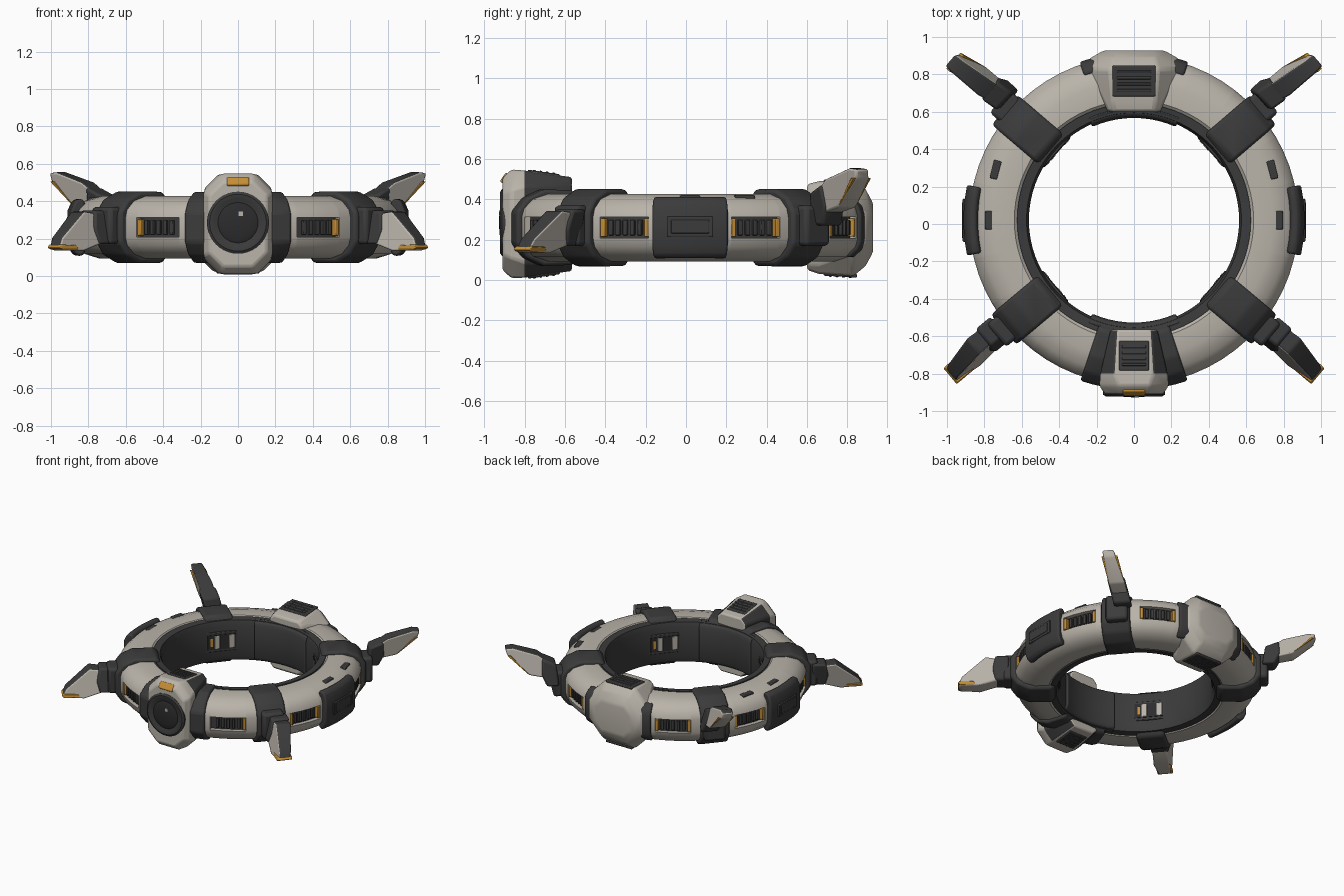
import bpy, bmesh
from math import sin, cos, radians, pi
from mathutils import Vector, Matrix

cube = bpy.data.objects.get("Cube")
if cube:
    bpy.data.objects.remove(cube, do_unlink=True)

CY = 0.02    # ring centre in y
MID = 0.26   # ring centre height


def material(name, r, g, b):
    m = bpy.data.materials.new(name)
    m.use_nodes = True
    m.diffuse_color = (r, g, b, 1)
    m.node_tree.nodes["Principled BSDF"].inputs["Base Color"].default_value = (r, g, b, 1)
    return m


LIGHT = material("warm_grey_armour", 0.49, 0.455, 0.40)
DARK = material("charcoal", 0.044, 0.044, 0.045)
ORANGE = material("orange", 0.56, 0.27, 0.035)
BLACK = material("lens_black", 0.025, 0.025, 0.027)


def finish(name, bm, mats, bevel=0.0, rule=None, angle=35):
    bmesh.ops.recalc_face_normals(bm, faces=bm.faces)
    if rule:
        for f in bm.faces:
            f.material_index = rule(f.normal, f.calc_center_median())
    me = bpy.data.meshes.new(name)
    bm.to_mesh(me)
    bm.free()
    ob = bpy.data.objects.new(name, me)
    bpy.context.collection.objects.link(ob)
    for m in mats:
        me.materials.append(m)
    bpy.ops.object.select_all(action="DESELECT")
    ob.select_set(True)
    bpy.context.view_layer.objects.active = ob
    bpy.ops.object.shade_smooth_by_angle(angle=radians(angle))
    if bevel:
        b = ob.modifiers.new("soft_edges", "BEVEL")
        b.width, b.segments, b.limit_method = bevel, 2, "ANGLE"
        b.angle_limit = radians(25)
    return ob


def skin(bm, rings):
    """Join closed rings of points into one capped solid."""
    rows = [[bm.verts.new(p) for p in ring] for ring in rings]
    n = len(rows[0])
    for a, b in zip(rows, rows[1:]):
        for i in range(n):
            bm.faces.new((a[i], a[(i + 1) % n], b[(i + 1) % n], b[i]))
    bm.faces.new(rows[0])
    bm.faces.new(rows[-1])


def sweep(name, profile, a0, a1, mat, bevel=0.0):
    """Sweep an (r, z) profile around the ring between two angles."""
    steps = max(2, round((a1 - a0) / 5))
    bm = bmesh.new()
    angles = [radians(a0 + (a1 - a0) * i / steps) for i in range(steps + 1)]
    skin(bm, [[(r * cos(a), CY + r * sin(a), z) for r, z in profile] for a in angles])
    return finish(name, bm, [mat], bevel)


def slab(name, profile, half, ang, mats, bevel=0.0, rule=None, shift=lambda z: 0.0):
    """Extrude an (r, z) profile sideways, pointing outward at ang; shift moves it sideways by height."""
    bm = bmesh.new()
    halves = half if isinstance(half, list) else [half] * len(profile)
    skin(bm, [[(r, shift(z) + s * h, z) for (r, z), h in zip(profile, halves)] for s in (-1, 1)])
    ob = finish(name, bm, mats, bevel, rule)
    ob.matrix_world = Matrix.Translation((0, CY, 0)) @ Matrix.Rotation(radians(ang), 4, "Z")
    return ob


def rect(r0, r1, z0, z1):
    return [(r0, z0), (r1, z0), (r1, z1), (r0, z1)]


def mirrored(half):
    """Complete an upper half profile below the ring's middle height."""
    return [(r, MID + z) for r, z in half] + [(r, MID - z) for r, z in reversed(half)]


def loft(name, sections, mats, bevel, rule=None):
    """Loft chamfered rectangles (y, half width, z0, z1, chamfer) along y."""
    bm = bmesh.new()
    rings = []
    for y, w, z0, z1, c in sections:
        right = [(w - c, z0), (w, z0 + c), (w, z1 - c), (w - c, z1)]
        rings.append([(x, y, z) for x, z in right] + [(-x, y, z) for x, z in reversed(right)])
    skin(bm, rings)
    return finish(name, bm, mats, bevel, rule)


def box(name, centre, size, mat, tilt=0.0, bevel=0.0, turn=0.0):
    bm = bmesh.new()
    bmesh.ops.create_cube(bm, size=1)
    bmesh.ops.scale(bm, vec=size, verts=bm.verts)
    ob = finish(name, bm, [mat], bevel)
    ob.location = centre
    ob.rotation_euler = (tilt, 0, turn)
    return ob


# Ring shell, notched along the outer band where the vents sit
shell = [(0.60, 0.13), (0.64, 0.165), (0.74, 0.167), (0.82, 0.142), (0.868, 0.095), (0.88, 0.052)]
notch = shell + [(0.84, 0.052)]
vents = sorted(s * a for s in (-1, 1) for a in (22, 60.5, 119.5, 158))
VW = 8.5
start = -180
for v in vents:
    sweep("ring_shell", mirrored(shell), start, v - VW, LIGHT)
    sweep("ring_shell_notched", mirrored(notch), v - VW, v + VW, LIGHT)
    start = v + VW
sweep("ring_shell", mirrored(shell), start, 180, LIGHT)
sweep("inner_lining", mirrored([(0.562, 0.12), (0.575, 0.158), (0.625, 0.163)]), -180, 180, DARK)
for a in (-90, 90):
    sweep("pod_lining", mirrored([(0.547, 0.12), (0.56, 0.15), (0.60, 0.165)]), a - 24, a + 24, DARK, 0.008)

# Side vents with ribs and orange end caps; the front collars hide one cap each
for v in vents:
    sweep("vent_floor", rect(0.83, 0.848, 0.208, 0.312), v - VW, v + VW, DARK)
    for k in range(5):
        slab("vent_rib", rect(0.84, 0.868, 0.222, 0.298), 0.011, v + (k - 2) * 2.6, [DARK], 0.004)
    for s in (-1, 1):
        if abs(v + s * VW + 90) > 24:
            slab("vent_end", rect(0.84, 0.878, 0.215, 0.305), 0.012, v + s * 7.7, [ORANGE], 0.004)

# Side panels
for a in (0, 180):
    sweep("side_panel", mirrored([(0.835, 0.14), (0.862, 0.155), (0.89, 0.14), (0.912, 0.09)]),
          a - 12, a + 12, DARK, 0.012)
    slab("side_panel_frame", rect(0.90, 0.916, 0.215, 0.315), 0.115, a, [DARK], 0.005)
    slab("side_panel_plate", rect(0.90, 0.92, 0.232, 0.298), 0.095, a, [DARK], 0.004)

# Small marks on the ring top
for s in (-1, 1):
    for x, y, turn in ((0.775, 0.02, 0.0), (0.74, 0.29, 0.25)):
        box("ring_mark", (s * x, y, 0.411), (0.042, 0.1, 0.02), DARK, 0, 0.006, s * turn)

# Fin mounts, arms and leaning fins
block = mirrored([(0.57, 0.14), (0.61, 0.19), (0.77, 0.192), (0.86, 0.15), (0.91, 0.08)])
rear_fin = [(0.97, 0.32), (0.96, 0.42), (1.07, 0.50), (1.25, 0.555), (1.305, 0.55), (1.29, 0.50), (1.14, 0.36)]
rear_edge = [(1.14, 0.367), (1.155, 0.377), (1.29, 0.505), (1.268, 0.505)]
rear_knuckle = [(0.92, 0.27), (1.01, 0.27), (1.05, 0.36), (1.04, 0.475), (0.94, 0.43)]
front_fin = [(0.97, 0.18), (0.97, 0.33), (1.09, 0.345), (1.26, 0.205), (1.288, 0.15), (1.27, 0.137), (1.13, 0.135)]
front_edge = [(1.16, 0.141), (1.27, 0.141), (1.291, 0.15), (1.278, 0.168), (1.175, 0.165)]
front_knuckle = [(0.92, 0.17), (1.02, 0.17), (1.04, 0.25), (1.02, 0.35), (0.92, 0.35)]


def fin_colour(n, c):
    return 1 if abs(n.y) < 0.6 and (n.z > 0.1 or n.x < -0.5) else 0


for a, side in ((41.5, -1), (138.5, 1), (-40, 1), (-140, -1)):
    rear = a > 0
    tip = 0.5 if rear else 0.18

    def lean(z):
        return side * 0.22 * (z - tip)

    mount = 40.5 if rear else 40
    slab("fin_mount", block, 0.105, a if abs(a) == mount else (mount if a < 90 else 180 - mount) if rear else a,
         [DARK], 0.018)
    slab("fin_arm", rect(0.86, 0.96, 0.17, 0.37), 0.08, a, [DARK], 0.02)
    slab("fin_knuckle", rear_knuckle if rear else front_knuckle, 0.064, a, [DARK], 0.015, None, lean)
    slab("fin", rear_fin if rear else front_fin, [0.055, 0.05, 0.056, 0.045, 0.04, 0.046, 0.062],
         a, [LIGHT, DARK], 0.012, fin_colour, lean)
    slab("fin_edge", rear_edge if rear else front_edge, 0.058 if rear else 0.054, a, [ORANGE],
         0.004, None, lean)
    # Recessed fitting on the inside of the mount
    slab("inner_frame", rect(0.55, 0.58, 0.185, 0.34), 0.13, a, [DARK], 0.005)
    slab("inner_socket", rect(0.546, 0.57, 0.205, 0.32), 0.105, a, [BLACK])
    for o in (-0.075, 0.035):
        slab("inner_post", rect(0.543, 0.57, 0.21, 0.315), 0.02, a, [LIGHT], 0.004, None, lambda z: o)
    slab("inner_tab", rect(0.543, 0.57, 0.23, 0.295), 0.01, a, [ORANGE], 0.002, None, lambda z: 0.075)

# Dark collars beside the front and rear pods
collar = mirrored([(0.57, 0.14), (0.61, 0.185), (0.76, 0.19), (0.85, 0.15), (0.905, 0.08)])
rear_collar = mirrored([(0.81, 0.14), (0.835, 0.15), (0.88, 0.11), (0.895, 0.07)])
for s in (-1, 1):
    f, r = -90 + s * 14, 90 + s * 15.5
    sweep("front_collar", collar, f - 4.5, f + 4.5, DARK, 0.014)
    sweep("rear_collar", rear_collar, r - 3.5, r + 3.5, DARK, 0.012)

# Front pod
loft("front_pod", [(-0.91, 0.155, 0.05, 0.505, 0.075), (-0.865, 0.185, 0.01, 0.548, 0.10),
                   (-0.80, 0.18, 0.012, 0.543, 0.075), (-0.565, 0.125, 0.045, 0.51, 0.035)],
     [LIGHT, DARK], 0.012, lambda n, c: 1 if c.y > -0.8 and abs(n.x) > 0.4 else 0)
box("front_badge", (0, -0.894, 0.502), (0.12, 0.034, 0.054), ORANGE, radians(-35), 0.008)

# Lens
bm = bmesh.new()
ring = [[(rr * cos(t), y, 0.285 + rr * sin(t)) for t in (2 * pi * i / 40 for i in range(40))]
        for rr, y in ((0.166, -0.88), (0.166, -0.912), (0.152, -0.921), (0.13, -0.92), (0.118, -0.9125))]
skin(bm, ring)
finish("lens_barrel", bm, [DARK])
bm = bmesh.new()
bmesh.ops.create_uvsphere(bm, u_segments=32, v_segments=16, radius=0.118)
bmesh.ops.scale(bm, vec=(1, 0.2, 1), verts=bm.verts)
finish("lens", bm, [BLACK]).location = (0, -0.903, 0.285)
box("lens_glint", (0.015, -0.9235, 0.332), (0.024, 0.006, 0.024), LIGHT)

# Rear pod
loft("rear_pod", [(0.60, 0.14, 0.05, 0.475, 0.03), (0.66, 0.165, 0.03, 0.49, 0.05),
                  (0.83, 0.25, 0.02, 0.50, 0.12), (0.89, 0.235, 0.07, 0.45, 0.12),
                  (0.928, 0.16, 0.14, 0.38, 0.06)], [LIGHT], 0.015)


# Louvred vents above and below each pod
def louvre(name, y, z, w, depth, tilt):
    box(name, (0, y, z), (w, depth, 0.018), DARK, tilt, 0.006)
    slope = Vector((0, cos(tilt), sin(tilt)))
    for k in range(4):
        p = Vector((0, y, z)) + slope * depth * (k - 1.5) * 0.2
        box(name + "_slat", p, (w * 0.8, depth * 0.09, 0.026), DARK, tilt, 0.004)


louvre("front_top_vent", -0.705, 0.527, 0.16, 0.16, -0.14)
louvre("front_bottom_vent", -0.705, 0.027, 0.16, 0.16, 0.14)
louvre("rear_top_vent", 0.765, 0.494, 0.23, 0.165, 0.06)
louvre("rear_bottom_vent", 0.765, 0.026, 0.23, 0.165, -0.06)
